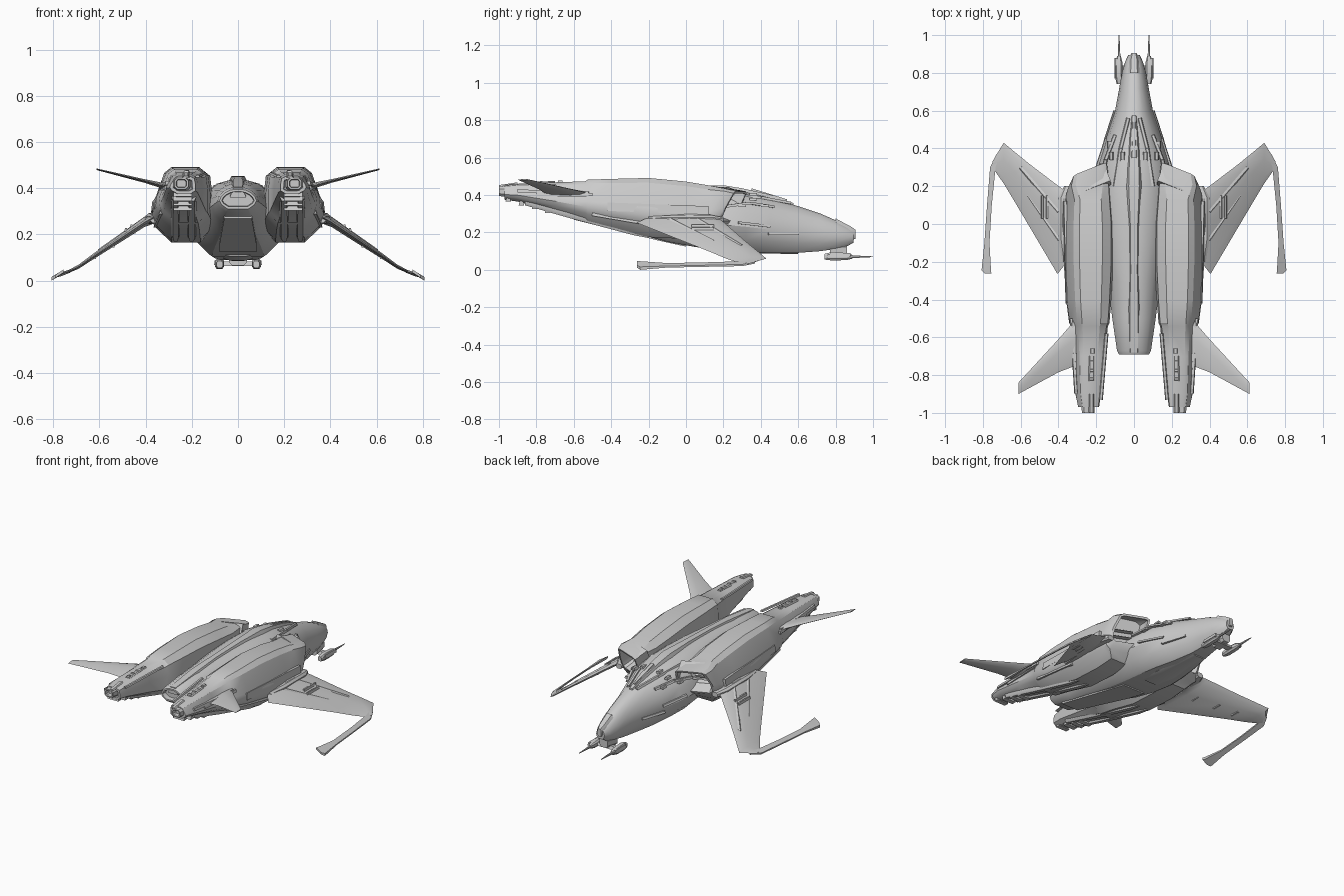
import bpy, bmesh, math
from mathutils import Vector


def finish(name, bm, mirror=False, angle=30):
    bmesh.ops.recalc_face_normals(bm, faces=bm.faces[:])
    me = bpy.data.meshes.new(name)
    bm.to_mesh(me)
    bm.free()
    me.shade_smooth()
    me.set_sharp_from_angle(angle=math.radians(angle))
    ob = bpy.data.objects.new(name, me)
    bpy.context.collection.objects.link(ob)
    if mirror:
        ob.modifiers.new("mirror", 'MIRROR')
    return ob


def loft(name, rings, mirror=False, recess=(0, 0), rim=.014):
    """Skin a list of rings; recess = depth of the hollow in the first / last cap."""
    bm = bmesh.new()
    vs = [[bm.verts.new(p) for p in r] for r in rings]
    n = len(vs[0])
    for a, b in zip(vs, vs[1:]):
        for i in range(n):
            bm.faces.new((a[i], a[(i + 1) % n], b[(i + 1) % n], b[i]))
    caps = [bm.faces.new(vs[0]), bm.faces.new(vs[-1])]
    bmesh.ops.recalc_face_normals(bm, faces=bm.faces[:])
    for cap, d in zip(caps, recess):
        if d:
            bmesh.ops.inset_region(bm, faces=[cap], thickness=rim)
            bmesh.ops.inset_region(bm, faces=[cap], thickness=.003, depth=-d)
    return finish(name, bm, mirror)


def rings_y(profile, secs):
    """Place a unit profile in boxes (y, x0, x1, z0, z1)."""
    return [[(x0 + u * (x1 - x0), y, z0 + v * (z1 - z0)) for u, v in profile]
            for y, x0, x1, z0, z1 in secs]


def blade(name, secs):
    """Wing skin along x from (x, leading y, trailing y, z, thickness)."""
    foil = [(0, 0), (.12, .4), (.4, .5), (.85, .25), (1, 0), (.85, -.25), (.4, -.5), (.12, -.4)]
    return loft(name, [[(x, a + u * (b - a), z + v * t) for u, v in foil]
                       for x, a, b, z, t in secs], True)


def bar(name, p, q, w, h, mirror=True, taper=1.0):
    """Box beam between two points, w wide and h high."""
    p, q = Vector(p), Vector(q)
    d = (q - p).normalized()
    side = d.cross(Vector((0, 0, 1))).normalized()
    up = side.cross(d)
    corners = [(-1, -.5), (-.6, 1), (.6, 1), (1, -.5)]
    return loft(name, [[c + (side * i * w + up * j * h) * .5 * k for i, j in corners]
                       for c, k in ((p, 1), (q, taper))], mirror)


BOX = [(0, 0), (1, 0), (1, 1), (0, 1)]
CHAMFER = [(.2, 0), (.8, 0), (1, .25), (1, .75), (.8, 1), (.2, 1), (0, .75), (0, .25)]

# Fuselage: flat belly with bevelled chines, domed back
half = [(.53, 0), (.6, .03), (.88, .21), (1, .42), (.9, .65), (.72, .82), (.45, .95), (.18, 1)]
HULL = [((1 + u) / 2, v) for u, v in half] + [((1 - u) / 2, v) for u, v in reversed(half)]
hull = [(-.69, .08, .31, .395), (-.67, .09, .295, .405), (-.5, .115, .25, .42), (-.3, .14, .205, .43),
        (-.1, .185, .15, .435), (.05, .205, .122, .435), (.2, .21, .104, .43), (.32, .19, .097, .415),
        (.45, .15, .09, .385), (.6, .1, .091, .34), (.72, .078, .1, .3), (.8, .064, .112, .265),
        (.86, .047, .125, .235), (.895, .03, .145, .21)]
loft("fuselage", rings_y(HULL, [(y, -w, w, a, b) for y, w, a, b in hull]), recess=(.03, 0), rim=.01)

# Raised spine and canopy ridge
RIDGE = [(0, 0), (1, 0), (.78, 1), (.22, 1)]
loft("spine", rings_y(RIDGE, [(y, -w, w, a, b) for y, w, a, b in [
    (-.68, .035, .36, .405), (-.45, .04, .4, .432), (-.25, .03, .41, .443), (.0, .035, .41, .45),
    (.2, .05, .41, .452), (.3, .045, .39, .436), (.45, .032, .36, .402), (.575, .016, .33, .357)]]))
loft("canopy_window", rings_y(RIDGE, [(.35, -.02, .02, .4, .436), (.54, -.01, .01, .35, .377)]))
loft("nose_sensor", rings_y(CHAMFER, [(.8, -.03, .03, .2, .275), (.88, -.024, .024, .16, .232),
                                      (.905, -.014, .014, .165, .215)]))

# Armour strips around the cockpit
for k, (p, q) in enumerate([((.03, .56, .355), (.07, .4, .385)), ((.07, .4, .385), (.1, .2, .405)),
                            ((.1, .47, .335), (.15, .34, .355)), ((.15, .34, .355), (.185, .2, .335)),
                            ((.145, .45, .23), (.2, .28, .25)), ((.098, .6, .19), (.15, .44, .19))]):
    bar(f"cockpit_strip_{k}", p, q, .022, .018)
for k, (x, y, z) in enumerate([(.06, .36, .4), (.12, .36, .375), (.13, .42, .34), (.17, .3, .34)]):
    bar(f"cockpit_block_{k}", (x, y - .02, z), (x, y + .02, z), .025, .02)

# Belly ramp and ventral keel plate
loft("belly_ramp", rings_y(BOX, [(-.6, -.06, .06, .268, .3), (-.15, -.08, .08, .157, .2),
                                 (.0, -.08, .08, .124, .2)]))
loft("keel_plate", rings_y(CHAMFER, [(.15, -.06, .06, .105, .13), (.3, -.065, .065, .088, .12),
                                     (.6, -.04, .04, .085, .12)]))

# Engine nacelles: raised armour step in the middle, squarer towards the intake
NAC = [(.2, 0), (.68, 0), (.93, .2), (1, .36), (.98, .5), (.8, .92), (.68, 1), (.22, 1), (.04, .88), (0, .6), (0, .18)]
INTAKE = [(.15, 0), (.85, 0), (.97, .1), (1, .25), (1, .5), (.9, .94), (.8, 1), (.15, 1), (.03, .94), (0, .6), (0, .12)]
nac = rings_y(NAC, [(-.97, .185, .295, .375, .452), (-.9, .175, .31, .365, .46), (-.7, .155, .322, .31, .468),
                    (-.54, .138, .335, .262, .473), (-.525, .13, .343, .25, .482), (-.4, .12, .36, .225, .486),
                    (-.2, .11, .372, .175, .491), (.0, .11, .372, .165, .472), (.13, .12, .364, .175, .45)])
lip = rings_y(INTAKE, [(.2, .13, .354, .215, .434), (.25, .14, .34, .25, .42)])
for k, ring in zip((.5, 1), lip):    # raked, swept intake lip
    nac.append([(x, y + k * (.45 * (z - .33) - .4 * (x - .24)), z) for x, y, z in ring])
loft("nacelle", nac, True, recess=(.03, .1), rim=.014)
for k in range(3):
    z = .29 + k * .035
    bar(f"intake_vane_{k}", (.18, .17 + k * .015, z), (.31, .115 + k * .015, z), .03, .008)

# Exhaust nozzle, ribs and cowl details
loft("nozzle", rings_y(CHAMFER, [(-1, .215, .275, .395, .445), (-.93, .205, .285, .385, .45)]), True,
     recess=(.03, 0), rim=.008)
for k in range(4):
    y = -.95 + k * .07
    z = .372 - k * .02
    bar(f"exhaust_rib_{k}", (.2, y, z), (.28, y, z), .03, .03)
bar("nozzle_petal", (.225, -1, .447), (.225, -.9, .462), .03, .012)
loft("top_vent", rings_y(CHAMFER, [(-.83, .208, .242, .445, .469), (-.7, .208, .238, .455, .475)]), True)
for k in range(3):
    y = -.82 + k * .045
    bar(f"vent_slat_{k}", (.214, y, .471), (.234, y, .471), .018, .01)
bar("vent_knob", (.22, -.685, .47), (.22, -.66, .471), .025, .015)
bar("inner_rail", (.175, -.93, .45), (.145, -.58, .464), .02, .012)
bar("outer_rail", (.306, -.9, .42), (.332, -.5, .4), .02, .022)

# Nacelle side armour and underside pods
bar("side_armour", (.35, -.42, .33), (.364, .12, .31), .025, .06)
bar("lower_side_pod", (.322, -.5, .3), (.348, -.15, .24), .036, .045)
for k, (x, w) in enumerate([(.2, .045), (.27, .04)]):
    loft(f"under_pod_{k}", rings_y(CHAMFER, [(-.86, x - w * .4, x + w * .4, .345, .4),
         (-.6, x - w / 2, x + w / 2, .27, .33), (-.28, x - w / 2, x + w / 2, .185, .25),
         (-.2, x - w * .3, x + w * .3, .17, .22)]), True)

# Drooped forward-swept wings
blade("wing", [(.3, .15, -.15, .27, .07), (.37, .18, -.22, .272, .055), (.405, .205, -.265, .252, .04),
               (.55, .315, -.02, .155, .03), (.63, .38, .115, .102, .024), (.69, .43, .215, .06, .018),
               (.75, .33, .3, .032, .01)])
loft("wing_root_fairing", rings_y(CHAMFER, [(-.2, .33, .38, .25, .285), (-.08, .33, .4, .245, .292),
                                            (.14, .33, .4, .245, .292), (.2, .33, .37, .25, .28)]), True)
bar("wing_spar", (.39, .07, .268), (.6, .3, .132), .05, .02, taper=.4)
bar("wing_rear_spar", (.39, -.08, .268), (.56, .15, .156), .04, .02, taper=.4)
for k, (x, y, z) in enumerate([(.45, .04, .21), (.54, .13, .15), (.62, .2, .1)]):
    bar(f"wing_pylon_{k}", (x, y - .03, z), (x, y + .03, z), .012, .025)
for k in range(2):
    bar(f"root_clamp_{k}", (.46 + k * .025, .03, .233 - k * .016), (.46 + k * .025, .15, .233 - k * .016), .014, .02)

# Trailing wing-tip booms
TILT = [(0, .65), (1, 0), (1, .35), (0, 1)]
loft("tip_boom", rings_y(TILT, [(-.262, .755, .79, .012, .048), (-.245, .757, .807, 0, .046),
                                (-.1, .765, .792, .012, .036), (.1, .753, .778, .016, .04),
                                (.3, .733, .762, .02, .046), (.37, .71, .728, .034, .056)]), True)

# Upswept tail fins
blade("tail_fin", [(.28, -.48, -.74, .4, .04), (.335, -.535, -.76, .413, .024), (.4, -.61, -.785, .43, .016),
                   (.612, -.84, -.9, .482, .007)])
bar("fin_root", (.308, -.8, .402), (.322, -.52, .4), .026, .04)

# Chin gun mount with twin guns
loft("gun_mount", rings_y(CHAMFER, [(.77, -.04, .04, .065, .13), (.86, -.03, .03, .075, .14)]))
bar("gun_crossbar", (-.085, .82, .07), (.085, .82, .07), .04, .026, mirror=False)
loft("gun_body", rings_y(CHAMFER, [(.74, .066, .092, .055, .085), (.78, .06, .1, .05, .095),
                                   (.86, .062, .1, .052, .09), (.89, .07, .088, .06, .08)]), True)
bar("gun_side_pod", (.095, .77, .075), (.095, .88, .075), .018, .028)
loft("gun_barrel", rings_y(CHAMFER, [(.88, .072, .086, .063, .077), (.94, .074, .084, .065, .075),
                                     (1, .077, .081, .068, .072)]), True)
